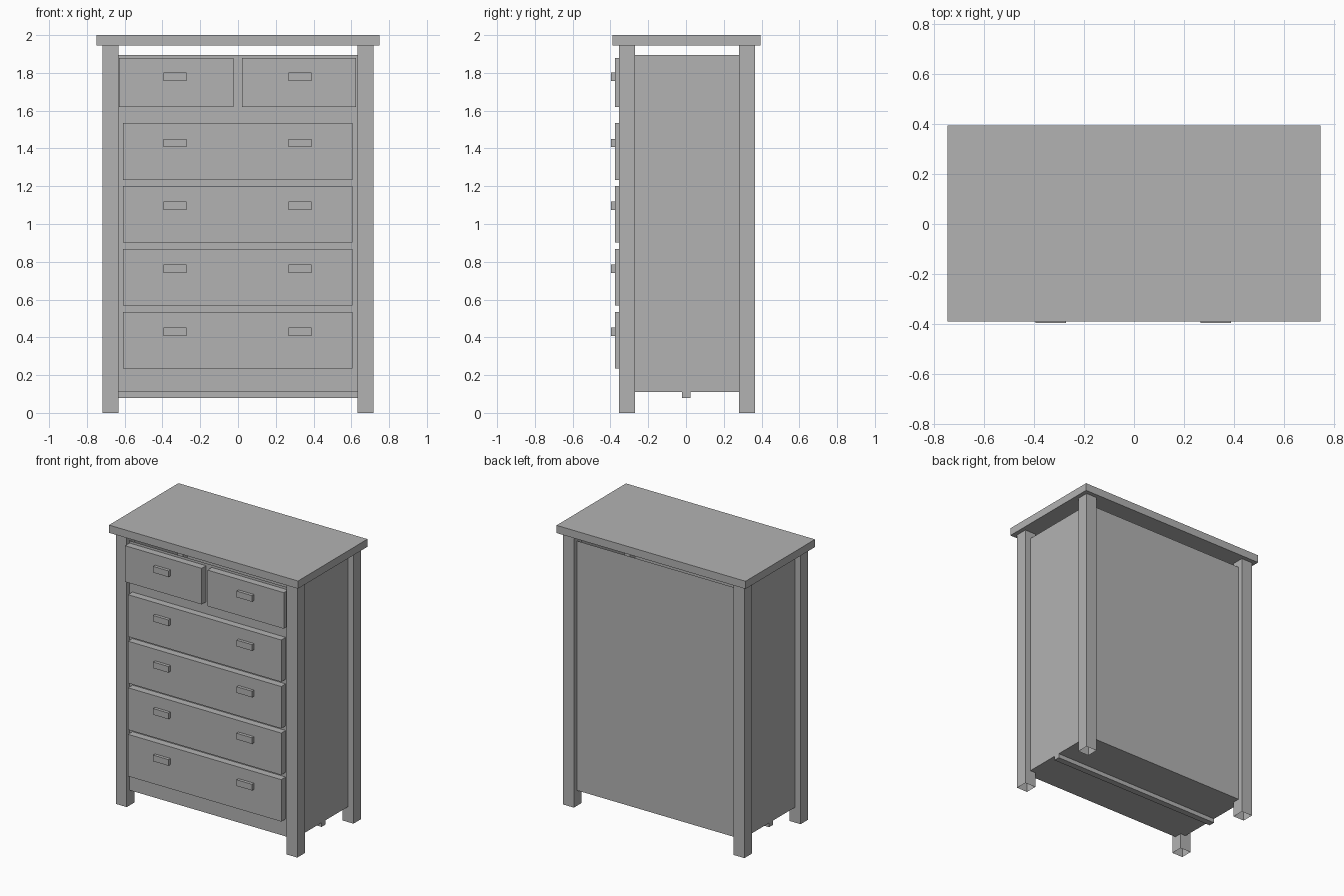
import bpy, bmesh

if "Cube" in bpy.data.objects:
    bpy.data.objects.remove(bpy.data.objects["Cube"])

grey = bpy.data.materials.new("plain_grey")
grey.diffuse_color = (0.45, 0.45, 0.45, 1.0)
grey.use_nodes = True
grey.node_tree.nodes["Principled BSDF"].inputs["Base Color"].default_value = grey.diffuse_color


def box(name, x0, x1, y0, y1, z0, z1, open_side=None):
    """Box between limits; open_side is the z direction (+1/-1) of a face to leave out."""
    bm = bmesh.new()
    bmesh.ops.create_cube(bm, size=1.0)
    for v in bm.verts:
        v.co = ((x0 + x1) / 2 + v.co.x * (x1 - x0),
                (y0 + y1) / 2 + v.co.y * (y1 - y0),
                (z0 + z1) / 2 + v.co.z * (z1 - z0))
    if open_side:
        bm.normal_update()
        gone = [f for f in bm.faces if f.normal.z * open_side > 0.9]
        bmesh.ops.delete(bm, geom=gone, context='FACES')
    mesh = bpy.data.meshes.new(name)
    bm.to_mesh(mesh)
    bm.free()
    mesh.materials.append(grey)
    ob = bpy.data.objects.new(name, mesh)
    bpy.context.collection.objects.link(ob)
    return ob


# Top slab
box("top_slab", -0.748, 0.748, -0.39, 0.395, 1.945, 2.0)

# Corner posts, hollow at the foot
for side, x0, x1 in (("left", -0.718, -0.632), ("right", 0.632, 0.718)):
    for end, y0, y1 in (("front", -0.355, -0.27), ("back", 0.28, 0.365)):
        box(f"{end}_{side}_post", x0, x1, y0, y1, 0.0, 1.945, open_side=-1)

# Carcass with open top, set back from the post faces
box("carcass", -0.675, 0.675, -0.325, 0.33, 0.11, 1.895, open_side=1)

# Support rail under the floor
box("bottom_rail", -0.675, 0.675, -0.02, 0.025, 0.08, 0.11)

# Drawer fronts: two small ones on top, four wide ones below
DRAWER_BACK, DRAWER_FACE, HANDLE_FACE = -0.325, -0.375, -0.397
box("small_drawer_left", -0.63, -0.025, DRAWER_FACE, DRAWER_BACK, 1.62, 1.878)
box("small_drawer_right", 0.02, 0.625, DRAWER_FACE, DRAWER_BACK, 1.62, 1.878)
handle_heights = [1.78]
for i in range(4):
    z0 = 0.235 + i * 0.333
    box(f"wide_drawer_{i + 1}", -0.608, 0.605, DRAWER_FACE, DRAWER_BACK, z0, z0 + 0.30)
    handle_heights.append(z0 + 0.195)

# Block handles, two per row
for row, z in enumerate(handle_heights):
    for side, x in (("left", -0.333), ("right", 0.328)):
        box(f"handle_{side}_{row + 1}", x - 0.061, x + 0.061,
            HANDLE_FACE, DRAWER_FACE, z - 0.022, z + 0.022)
